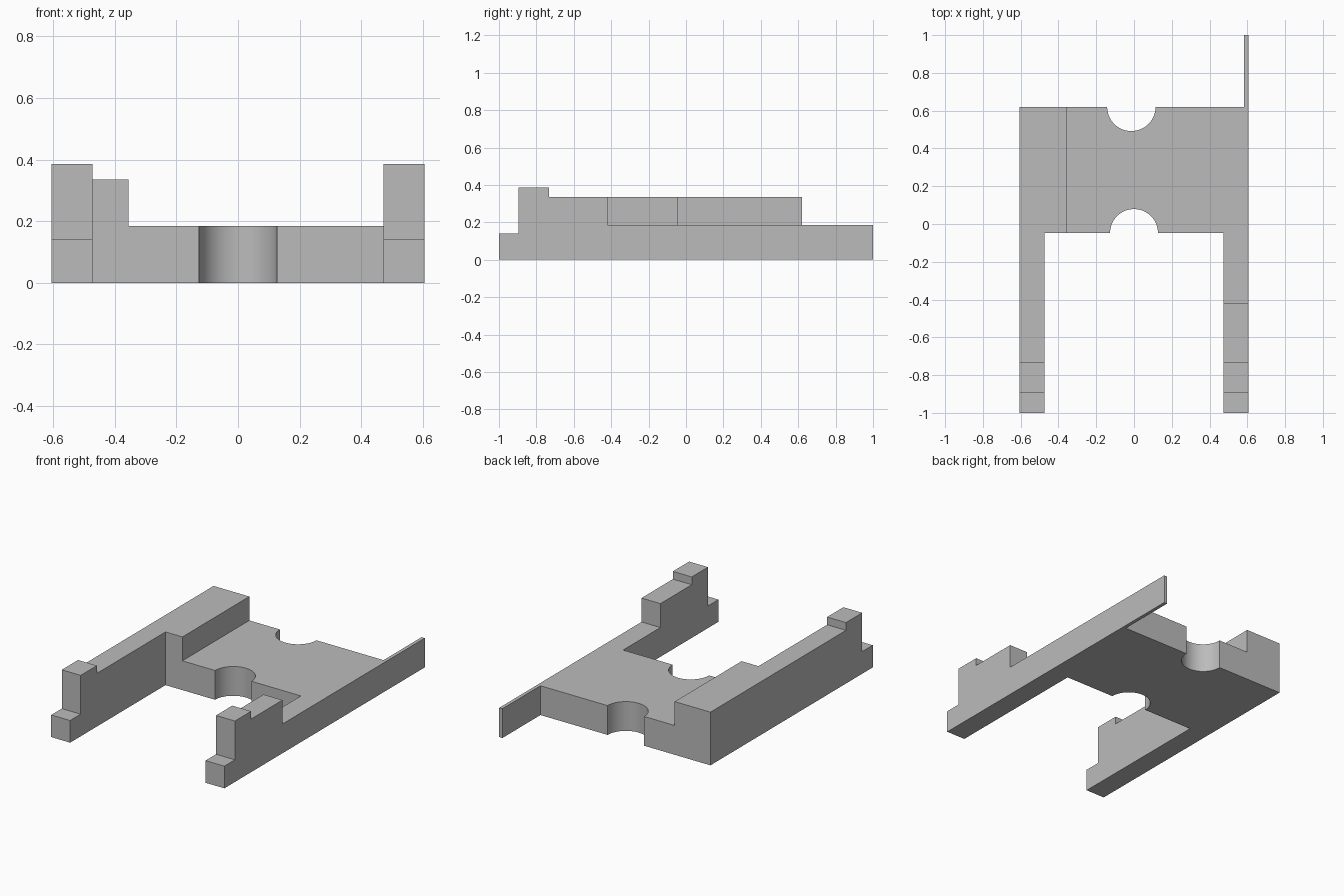
import bpy, bmesh, math
from mathutils import Vector

cube = bpy.data.objects.get("Cube")
if cube:
    bpy.data.objects.remove(cube, do_unlink=True)

# Single matte grey
grey = bpy.data.materials.new("plain grey")
grey.use_nodes = True
COLOUR = (0.5, 0.5, 0.5, 1)
grey.diffuse_color = COLOUR
grey.node_tree.nodes["Principled BSDF"].inputs["Base Color"].default_value = COLOUR


def prism(name, points, depth):
    """Extrude a closed outline along the depth vector."""
    bm = bmesh.new()
    face = bm.faces.new([bm.verts.new(p) for p in points])
    new = bmesh.ops.extrude_face_region(bm, geom=[face], use_keep_orig=True)["geom"]
    bmesh.ops.translate(bm, vec=Vector(depth),
                        verts=[v for v in new if isinstance(v, bmesh.types.BMVert)])
    bmesh.ops.recalc_face_normals(bm, faces=bm.faces)
    mesh = bpy.data.meshes.new(name)
    bm.to_mesh(mesh)
    bm.free()
    mesh.materials.append(grey)
    obj = bpy.data.objects.new(name, mesh)
    bpy.context.collection.objects.link(obj)
    return obj


def box(name, x0, x1, y0, y1, z0, z1):
    return prism(name, [(x0, y0, z0), (x1, y0, z0), (x1, y1, z0), (x0, y1, z0)],
                 (0, 0, z1 - z0))


def side_rail(name, x0, x1, outline):
    return prism(name, [(x0, y, z) for y, z in outline], (x1 - x0, 0, 0))


def notch(cx, cy, radius, start, end, steps=32):
    """Points of a half circle between two angles."""
    angles = [start + (end - start) * i / steps for i in range(steps + 1)]
    return [(cx + radius * math.cos(a), cy + radius * math.sin(a), 0) for a in angles]


HALF_WIDTH, INNER = 0.605, 0.473
FRONT, BACK = -0.048, 0.62
DECK, LEDGE, HOOK, TOE = 0.185, 0.336, 0.385, 0.14

# Deck with a half-round notch in its front and back edges
outline = [(-INNER, FRONT, 0)]
outline += notch(0, FRONT, 0.127, math.pi, 0)
outline += [(INNER, FRONT, 0), (INNER, BACK, 0)]
outline += notch(-0.014, BACK, 0.128, 0, -math.pi)
outline += [(-INNER, BACK, 0)]
deck = prism("deck", outline, (0, 0, DECK))

# Stepped rails: low toe, raised hook, then the ledge height
toe_and_hook = [(-1, 0), (-1, TOE), (-0.895, TOE), (-0.895, HOOK),
                (-0.733, HOOK), (-0.733, LEDGE)]
side_rail("right_rail", -HALF_WIDTH, -INNER,
          toe_and_hook + [(BACK, LEDGE), (BACK, 0)])
side_rail("left_rail", INNER, HALF_WIDTH,
          toe_and_hook + [(-0.42, LEDGE), (-0.42, DECK), (BACK, DECK), (BACK, 0)])

# Raised ledge beside the right rail, and the thin fin behind the left rail
box("right_ledge", -INNER, -0.355, FRONT, BACK, DECK, LEDGE)
box("rear_fin", 0.583, HALF_WIDTH, BACK, 1, 0, DECK)

# Round notch walls are smooth, everything else stays sharp
bpy.ops.object.select_all(action='DESELECT')
deck.select_set(True)
bpy.context.view_layer.objects.active = deck
bpy.ops.object.shade_smooth_by_angle(angle=math.radians(30))
